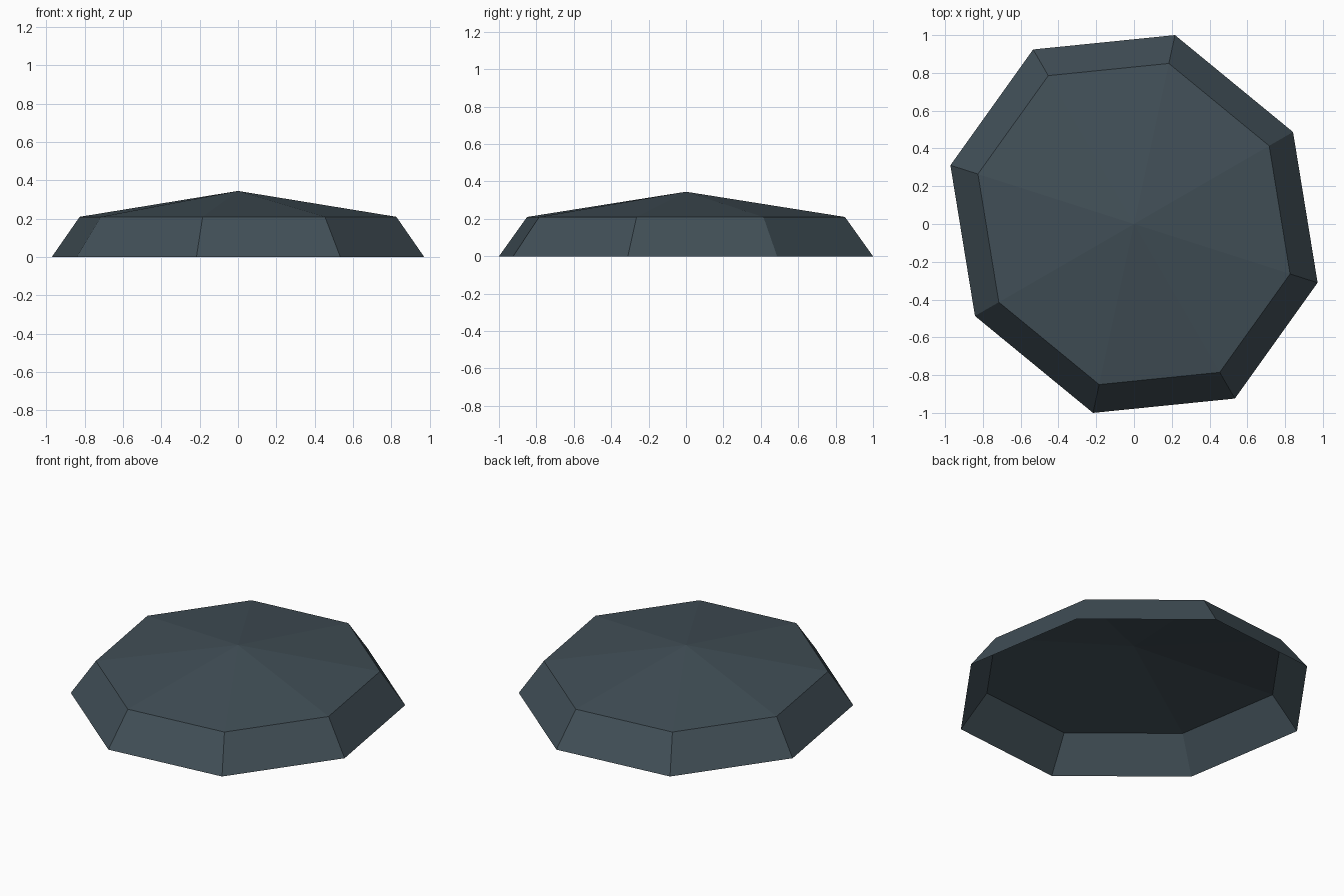
import bpy
import bmesh

if "Cube" in bpy.data.objects:
    bpy.data.objects.remove(bpy.data.objects["Cube"])

# Half of the slightly uneven octagonal rim; the other half is its point mirror
half = [(0.217, 1.0), (-0.534, 0.924), (-0.972, 0.311), (-0.842, -0.487)]
rim = half + [(-x, -y) for x, y in half]
INSET, WALL_H, PEAK_H = 0.85, 0.21, 0.345

bm = bmesh.new()
lower = [bm.verts.new((x, y, 0)) for x, y in rim]
upper = [bm.verts.new((x * INSET, y * INSET, WALL_H)) for x, y in rim]
peak = bm.verts.new((0, 0, PEAK_H))

# Sloped walls and shallow roof, open underneath
n = len(rim)
for i in range(n):
    j = (i + 1) % n
    bm.faces.new((lower[i], lower[j], upper[j], upper[i]))
    bm.faces.new((upper[i], upper[j], peak))

mesh = bpy.data.meshes.new("octagonal_cap")
bm.to_mesh(mesh)
bm.free()

# Slate colour
mat = bpy.data.materials.new("dark slate")
mat.diffuse_color = (0.053, 0.078, 0.095, 1)
mat.use_nodes = True
mat.node_tree.nodes["Principled BSDF"].inputs["Base Color"].default_value = mat.diffuse_color
mesh.materials.append(mat)
cap = bpy.data.objects.new("octagonal_cap", mesh)
bpy.context.collection.objects.link(cap)
